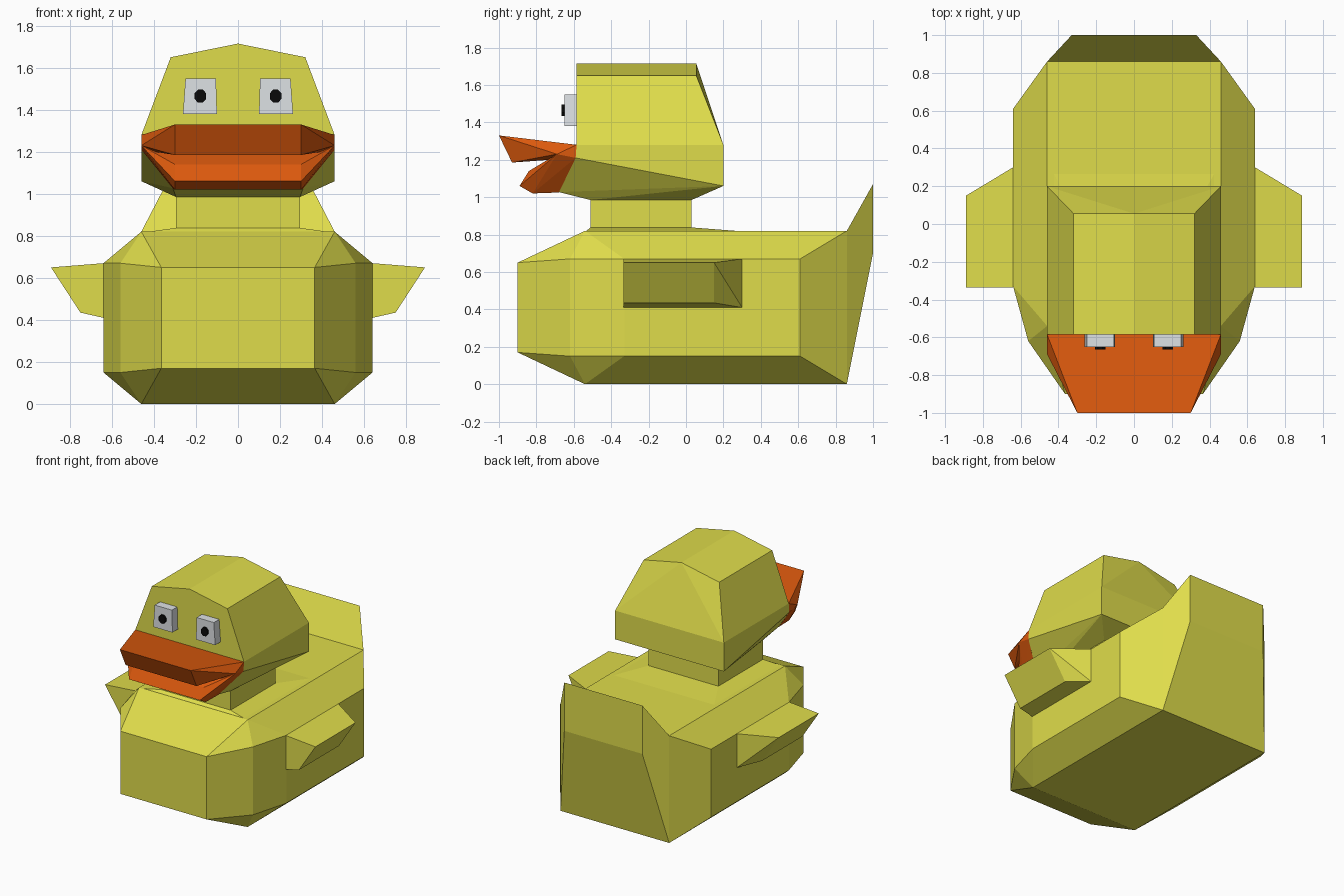
import bpy, bmesh, math

if "Cube" in bpy.data.objects:
    bpy.data.objects.remove(bpy.data.objects["Cube"])


def material(name, color):
    m = bpy.data.materials.new(name)
    m.diffuse_color = (*color, 1)
    m.use_nodes = True
    m.node_tree.nodes["Principled BSDF"].inputs["Base Color"].default_value = m.diffuse_color
    return m


YELLOW = material("yellow", (0.74, 0.72, 0.07))
ORANGE = material("orange", (0.71, 0.10, 0.004))
WHITE = material("eye white", (0.73, 0.76, 0.78))
BLACK = material("black", (0.003, 0.003, 0.003))


def hull(name, points, mat, mirror=True):
    """Faceted convex solid around points; mirror adds the -x half."""
    pts = set(points)
    if mirror:
        pts |= {(-x, y, z) for x, y, z in points}
    bm = bmesh.new()
    for p in sorted(pts):
        bm.verts.new(p)
    res = bmesh.ops.convex_hull(bm, input=bm.verts[:])
    loose = [v for v in bm.verts if not v.link_faces]
    bmesh.ops.delete(bm, geom=loose, context='VERTS')
    bmesh.ops.dissolve_limit(bm, angle_limit=math.radians(1),
                             verts=bm.verts[:], edges=bm.edges[:])
    bmesh.ops.recalc_face_normals(bm, faces=bm.faces[:])
    me = bpy.data.meshes.new(name)
    bm.to_mesh(me)
    bm.free()
    me.materials.append(mat)
    ob = bpy.data.objects.new(name, me)
    bpy.context.collection.objects.link(ob)
    return ob


# Body: side outline repeated at two heights, plus narrower bottom and top
outline = [(0.365, -0.90, 0.02), (0.56, -0.62, 0), (0.64, -0.33, 0), (0.64, 0.61, 0)]
body = [(x, y, 0.15 + d) for x, y, d in outline]
body += [(x, y, 0.67 - d) for x, y, d in outline]
body += [(0.46, y, z) for y in (-0.54, 0.86) for z in (0, 0.82)]
hull("body", body, YELLOW)

# Tail rising behind the body
hull("tail", [(0.46, 0.86, 0), (0.46, 0.86, 0.82),
              (0.33, 1.0, 0.70), (0.33, 1.0, 1.07)], YELLOW)

# Neck and the shallow slope at its base
hull("neck_base", [(0.46, -0.54, 0.815), (0.46, 0.33, 0.815),
                   (0.295, -0.51, 0.838), (0.295, 0.03, 0.838)], YELLOW)
hull("neck", [(0.295, y, z) for y in (-0.51, 0.03) for z in (0.82, 1.0)], YELLOW)

# Wings
for s, side in ((1, "right"), (-1, "left")):
    hull(side + "_wing",
         [(s * x, y, z)
          for x, back, z in ((0.64, 0.30, 0.41), (0.75, 0.15, 0.435),
                             (0.89, 0.15, 0.65), (0.64, 0.30, 0.67))
          for y in (-0.335, back)], YELLOW, mirror=False)

# Head: domed upper half and tapering jaw
hull("head", [(0.46, 0.20, 1.28), (0.46, -0.585, 1.28)]
     + [(x, y, z) for x, z in ((0.32, 1.65), (0.0, 1.715)) for y in (-0.585, 0.055)],
     YELLOW)
hull("jaw", [(0.46, 0.20, 1.28), (0.46, 0.20, 1.06), (0.46, -0.585, 1.28),
             (0.46, -0.59, 1.21), (0.31, -0.68, 1.027),
             (0.295, -0.51, 0.985), (0.295, 0.03, 0.985)], YELLOW)

# Open beak: both halves meet at the mouth corner
corner = (0.46, -0.69, 1.23)
root = (0.46, -0.59, 1.21)
hull("upper_beak", [corner, root, (0.46, -0.585, 1.28),
                    (0.30, -1.0, 1.33), (0.30, -0.93, 1.185)], ORANGE)
hull("lower_beak", [corner, root, (0.31, -0.68, 1.025), (0.30, -0.84, 1.14),
                    (0.30, -0.89, 1.06), (0.30, -0.82, 1.02)], ORANGE)

# Eyes with small octagonal pupils
for s, side in ((1, "right"), (-1, "left")):
    hull(side + "_eye",
         [(s * x, y, z) for x, z in ((0.10, 1.38), (0.262, 1.38), (0.25, 1.55), (0.105, 1.55))
          for y in (-0.58, -0.65)], WHITE, mirror=False)
    ring = [math.radians(22.5 + 45 * i) for i in range(8)]
    hull(side + "_pupil",
         [(s * 0.179 + 0.03 * math.cos(a), y, 1.465 + 0.034 * math.sin(a))
          for a in ring for y in (-0.64, -0.665)], BLACK, mirror=False)
